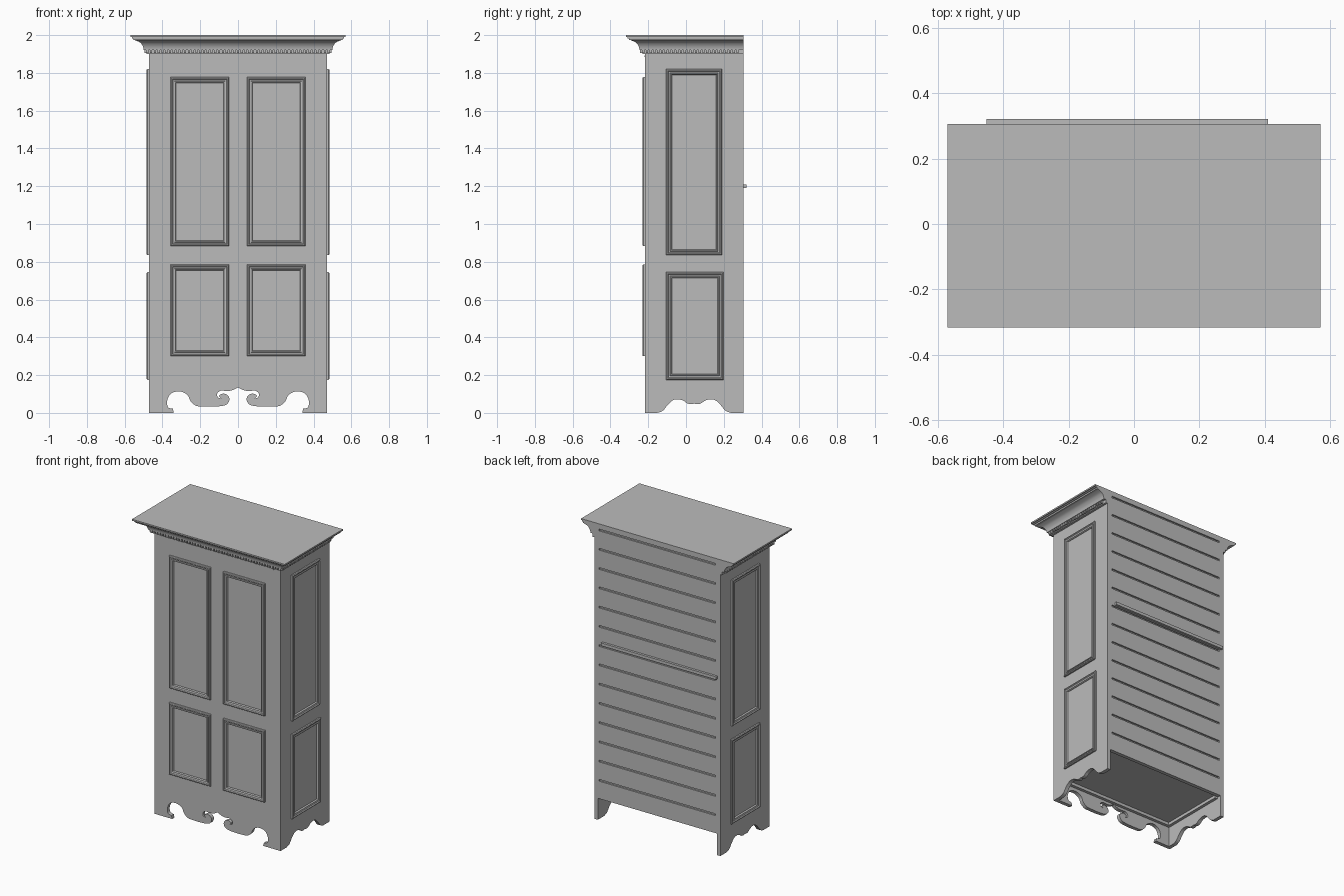
import bpy, bmesh
from mathutils import Vector

cube = bpy.data.objects.get("Cube")
if cube:
    bpy.data.objects.remove(cube, do_unlink=True)

paint = bpy.data.materials.new("plain_grey")
paint.use_nodes = True
grey = (0.5, 0.5, 0.5, 1)
paint.diffuse_color = grey
paint.node_tree.nodes["Principled BSDF"].inputs["Base Color"].default_value = grey

HALF, FRONT, BACK = 0.47, -0.217, 0.305   # carcass extents
TOP, THICK = 1.985, 0.025


def finish(name, bm):
    bmesh.ops.recalc_face_normals(bm, faces=bm.faces)
    mesh = bpy.data.meshes.new(name)
    bm.to_mesh(mesh)
    bm.free()
    mesh.materials.append(paint)
    obj = bpy.data.objects.new(name, mesh)
    bpy.context.collection.objects.link(obj)
    return obj


def add_box(bm, low, high):
    low, high = Vector(low), Vector(high)
    verts = bmesh.ops.create_cube(bm, size=1)["verts"]
    for v in verts:
        v.co = (low + high) / 2 + v.co * (high - low)


def box(name, low, high):
    bm = bmesh.new()
    add_box(bm, low, high)
    return finish(name, bm)


def smooth_path(points, steps=5):
    """Catmull-Rom curve through 2D points."""
    pts = [Vector(p) for p in points]
    pts = [pts[0]] + pts + [pts[-1]]
    out = []
    for a, b, c, d in zip(pts, pts[1:], pts[2:], pts[3:]):
        for i in range(steps):
            t = i / steps
            out.append(0.5 * (2 * b + (c - a) * t + (2 * a - 5 * b + 4 * c - d) * t ** 2
                              + (3 * b - a - 3 * c + d) * t ** 3))
    return out + [pts[-1]]


def board(name, outline, place, depth):
    """Cut-out board: an outline placed in space and given thickness."""
    bm = bmesh.new()
    face = bm.faces.new([bm.verts.new(place(p)) for p in outline])
    moved = bmesh.ops.extrude_face_region(bm, geom=[face])["geom"]
    verts = [g for g in moved if isinstance(g, bmesh.types.BMVert)]
    bmesh.ops.translate(bm, vec=depth, verts=verts)
    return finish(name, bm)


def sweep(name, rings, closed):
    """Skin a list of equal closed rings, as a loop or with end caps."""
    bm = bmesh.new()
    rows = [[bm.verts.new(p) for p in ring] for ring in rings]
    pairs = list(zip(rows, rows[1:])) + ([(rows[-1], rows[0])] if closed else [])
    n = len(rows[0])
    for r, s in pairs:
        for i in range(n):
            j = (i + 1) % n
            bm.faces.new((r[i], r[j], s[j], s[i]))
    if not closed:
        bm.faces.new(rows[0])
        bm.faces.new(rows[-1])
    return finish(name, bm)


# Front board with scrolled apron
scroll = smooth_path([(-0.345, 0.022), (-0.37, 0.03), (-0.375, 0.065), (-0.355, 0.102),
                      (-0.31, 0.114), (-0.268, 0.095), (-0.25, 0.06), (-0.22, 0.037),
                      (-0.18, 0.034), (-0.14, 0.033), (-0.09, 0.036), (-0.06, 0.045),
                      (-0.045, 0.07), (-0.055, 0.094), (-0.08, 0.102), (-0.1, 0.09),
                      (-0.09, 0.077), (-0.108, 0.084), (-0.109, 0.104), (-0.09, 0.118),
                      (-0.06, 0.116), (-0.03, 0.12), (0, 0.135)])
half = [Vector((-HALF, TOP)), Vector((-HALF, 0)), Vector((-0.34, 0))] + scroll
outline = half + [Vector((-p.x, p.y)) for p in reversed(half[:-1])]
board("front_board", outline, lambda p: (p.x, FRONT, p.y), (0, THICK, 0))

# Side boards with double-arched feet
MID = 0.043
arch = smooth_path([(-0.195, 0), (-0.165, 0.012), (-0.14, 0.042), (-0.115, 0.065),
                    (-0.09, 0.072), (-0.06, 0.066), (-0.035, 0.05), (-0.015, 0.046), (0, 0.05)])
arch += [Vector((-p.x, p.y)) for p in reversed(arch[:-1])]
arch = [p + Vector((MID, 0)) for p in arch]
start = FRONT + THICK
outline = [Vector((start, TOP)), Vector((start, 0))] + arch + [Vector((BACK, 0)), Vector((BACK, TOP))]
for side, s in (("left", 1), ("right", -1)):
    board(side + "_side_board", outline, lambda p: (s * HALF, p.x, p.y), (-s * THICK, 0, 0))

# Back: planks with narrow grooves over a backing sheet
INNER = HALF - THICK
BASE, PITCH, GAP = 0.145, 0.13, 0.012
box("back_sheet", (-INNER, BACK - 0.025, BASE), (INNER, BACK - 0.01, TOP))
planks = bmesh.new()
z = BASE
while z < TOP - GAP:
    add_box(planks, (-INNER, BACK - 0.01, z), (INNER, BACK, min(z + PITCH - GAP, TOP)))
    z += PITCH
for s in (-1, 1):
    x = sorted((s * INNER, s * (INNER - 0.01)))
    add_box(planks, (x[0], BACK - 0.01, BASE), (x[1], BACK, TOP))
finish("back_planks", planks)
box("back_rail", (-0.45, BACK, 1.19), (0.41, BACK + 0.016, 1.21))

# Floor with cleats beneath it
box("floor_panel", (-INNER, start, BASE + 0.01), (INNER, BACK - 0.02, BASE + 0.025))
cleats = bmesh.new()
add_box(cleats, (-INNER, start, BASE - 0.01), (INNER, start + 0.02, BASE + 0.01))
for s in (-1, 1):
    x = sorted((s * INNER, s * (INNER - 0.02)))
    add_box(cleats, (x[0], start, BASE - 0.01), (x[1], BACK - 0.03, BASE + 0.01))
finish("floor_cleats", cleats)

# Raised panel mouldings: (inset, height) profile mitred round a rectangle
BEAD = [(0, -0.002), (0, 0.009), (0.004, 0.014), (0.009, 0.014), (0.013, 0.008),
        (0.02, 0.006), (0.022, 0.011), (0.027, 0.011), (0.03, 0.005), (0.03, -0.002)]


def frame(name, a0, a1, z0, z1, place):
    corners = ((a0, z0, 1, 1), (a1, z0, -1, 1), (a1, z1, -1, -1), (a0, z1, 1, -1))
    sweep(name, [[place(a + u * d, z + w * d, h) for d, h in BEAD]
                 for a, z, u, w in corners], True)


for side, s in (("left", 1), ("right", -1)):
    on_front = lambda a, z, h: (s * a, FRONT - h, z)
    on_side = lambda a, z, h: (s * (HALF + h), a, z)
    frame(side + "_upper_door_moulding", 0.048, 0.357, 0.883, 1.777, on_front)
    frame(side + "_lower_door_moulding", 0.048, 0.357, 0.3, 0.785, on_front)
    frame(side + "_upper_side_moulding", -0.105, 0.19, 0.835, 1.82, on_side)
    frame(side + "_lower_side_moulding", -0.105, 0.198, 0.175, 0.745, on_side)
box("front_bead", (-0.42, FRONT - 0.004, 1.884), (0.42, FRONT, 1.892))

# Cornice: (outward, z) profile carried round front and sides, open at the back
cove = smooth_path([(0.03, 1.928), (0.036, 1.945), (0.05, 1.962), (0.075, 1.973)], 4)
cornice = [(0, 1.9), (0.014, 1.9), (0.014, 1.922), (0.03, 1.922)]
cornice += [tuple(p) for p in cove] + [(0.084, 1.974), (0.086, TOP), (0, TOP)]


def around(profile):
    return [[(s * (HALF + o), y if y > 0 else FRONT - o, z) for o, z in profile]
            for s, y in ((-1, BACK), (-1, FRONT), (1, FRONT), (1, BACK))]


obj = sweep("cornice_moulding", around(cornice), False)
bpy.context.view_layer.objects.active = obj
obj.select_set(True)
bpy.ops.object.shade_smooth_by_angle(angle=0.5)

# Dentil row
dentils = bmesh.new()
STEP, WIDE, OUT = 0.02, 0.006, 0.026
low, high = 1.905, 1.923
for i in range(-24, 25):
    x = i * STEP
    add_box(dentils, (x - WIDE, FRONT - OUT, low), (x + WIDE, FRONT - 0.01, high))
for s in (-1, 1):
    x = sorted((s * (HALF + 0.01), s * (HALF + OUT)))
    for i in range(26):
        y = FRONT - 0.01 + i * STEP
        add_box(dentils, (x[0], y - WIDE, low), (x[1], y + WIDE, high))
finish("dentil_row", dentils)

# Top slab with a small step under its edge
box("top_slab", (-0.57, -0.317, 1.99), (0.57, BACK, 2))
box("top_slab_step", (-0.562, -0.309, 1.983), (0.562, BACK, 1.99))
